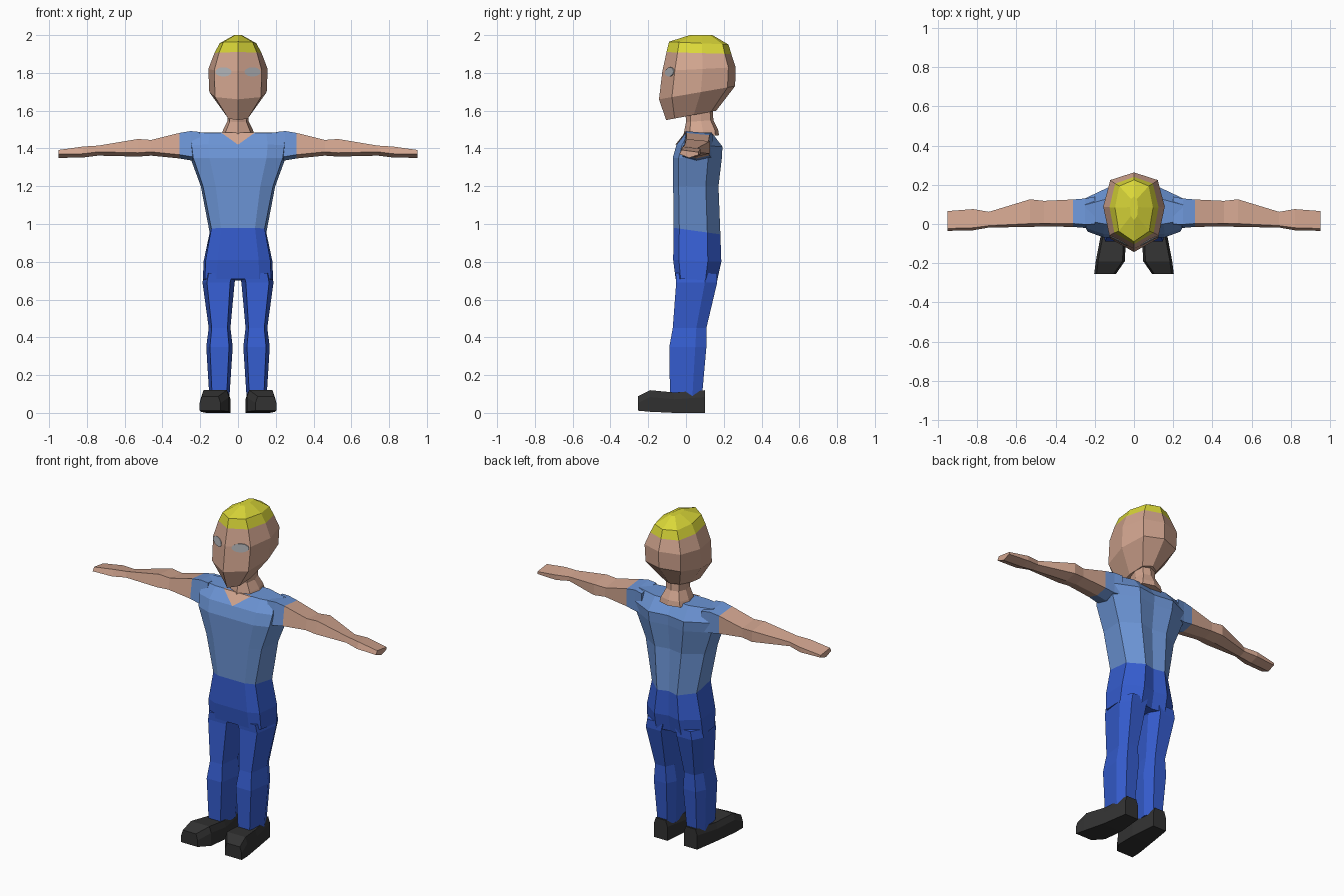
import bpy, bmesh, math
from mathutils import Vector
from mathutils.bvhtree import BVHTree

if "Cube" in bpy.data.objects:
    bpy.data.objects.remove(bpy.data.objects["Cube"])


def material(name, rgb):
    m = bpy.data.materials.new(name)
    m.diffuse_color = (*rgb, 1)
    m.use_nodes = True
    m.node_tree.nodes["Principled BSDF"].inputs["Base Color"].default_value = m.diffuse_color
    return m


SKIN = material("skin", (0.64, 0.375, 0.275))
HAIR = material("yellow_hair", (0.70, 0.68, 0.04))
SHIRT = material("light_blue_shirt", (0.15, 0.30, 0.67))
JEANS = material("blue_trousers", (0.036, 0.11, 0.63))
SHOE = material("dark_shoe", (0.032, 0.032, 0.032))
EYE = material("grey_eye", (0.42, 0.43, 0.45))


def loft(name, rings, mats, rule=None):
    """Skin a list of equal-length rings and cap both ends."""
    bm = bmesh.new()
    rows = [[bm.verts.new(p) for p in r] for r in rings]
    n = len(rows[0])
    for a, b in zip(rows, rows[1:]):
        for i in range(n):
            j = (i + 1) % n
            bm.faces.new((a[i], a[j], b[j], b[i]))
    bm.faces.new(rows[0])
    bm.faces.new(rows[-1])
    bmesh.ops.recalc_face_normals(bm, faces=bm.faces)
    if rule:
        for f in bm.faces:
            f.material_index = rule(f.calc_center_median())
    me = bpy.data.meshes.new(name)
    bm.to_mesh(me)
    bm.free()
    for m in mats:
        me.materials.append(m)
    ob = bpy.data.objects.new(name, me)
    bpy.context.collection.objects.link(ob)
    return ob


def body_ring(half, zf, zb, w, yf, yb):
    """Mirror a unit half outline (x, depth fraction); z tilts front to back."""
    full = half + [(-x, t) for x, t in reversed(half) if x > 0]
    return [Vector((x * w, yf + t * (yb - yf), zf + t * (zb - zf))) for x, t in full]


# Unit half outlines, front centre to back centre
SKULL = [(0, 0), (0.8, 0.17), (1, 0.55), (0.77, 0.9), (0, 1)]
TRUNK = [(0, 0), (0.6, 0.0), (0.94, 0.12), (1, 0.72), (0.45, 1), (0, 0.93)]

# Head with hair above the hairline
head = loft("head", [body_ring(SKULL, *r) for r in (
    (1.55, 1.60, 0.065, -0.105, 0.16),
    (1.66, 1.73, 0.152, -0.143, 0.26),
    (1.81, 1.83, 0.157, -0.125, 0.263),
    (1.91, 1.90, 0.125, -0.103, 0.24),
    (1.965, 1.95, 0.097, -0.09, 0.225),
    (2.0, 2.0, 0.02, 0.02, 0.14))],
    [SKIN, HAIR], lambda c: int(c.z > 1.91))

# Neck
loft("neck", [body_ring(SKULL, *r) for r in (
    (1.46, 1.47, 0.09, -0.015, 0.175),
    (1.49, 1.50, 0.08, -0.01, 0.17),
    (1.54, 1.55, 0.055, 0.0, 0.145),
    (1.63, 1.63, 0.06, -0.005, 0.14))], [SKIN])

# Shirt body
loft("shirt", [body_ring(TRUNK, *r) for r in (
    (0.98, 0.945, 0.15, -0.065, 0.182),
    (1.20, 1.20, 0.197, -0.068, 0.172),
    (1.35, 1.35, 0.252, -0.07, 0.19),
    (1.42, 1.41, 0.262, -0.05, 0.193),
    (1.483, 1.485, 0.25, 0.0, 0.135))], [SHIRT])

# Open collar showing skin
loft("collar_opening", [
    [Vector((x, y + o, z)) for x, y, z in ((-0.09, -0.002, 1.484), (0.09, -0.002, 1.484), (0, -0.052, 1.42))]
    for o in (-0.004, 0.004)], [SKIN])

# Hips
loft("hips", [body_ring(TRUNK, *r) for r in (
    (0.71, 0.70, 0.186, -0.055, 0.165),
    (0.81, 0.80, 0.182, -0.068, 0.187),
    (0.98, 0.945, 0.15, -0.065, 0.182))], [JEANS])


def leg_ring(s, z, x0, x1, y0, y1):
    c, w = (x0 + x1) / 2, (x1 - x0) / 2
    pts = ((-0.72, 0), (0.72, 0), (1, 0.7), (0.6, 1), (-0.6, 1), (-1, 0.7))
    return [Vector((s * (c + a * w), y0 + t * (y1 - y0), z)) for a, t in pts]


def arm_ring(s, x, y0, y1, zt, zb):
    d = y1 - y0
    return [Vector((s * x, y, z)) for y, z in (
        (y1, zt - 0.012), (y0 + 0.12 * d, zt), (y0, zb + 0.012),
        (y0 + 0.5 * d, zb - 0.008), (y1, zb + 0.008))]


def shoe_ring(s, y, x0, x1, z0, z1):
    b = 0.012
    return [Vector((s * x, y, z)) for x, z in (
        (x0, z0), (x1, z0), (x1, z1 - 3 * b), (x1 - b, z1), (x0 + b, z1), (x0, z1 - 3 * b))]


skull_surface = BVHTree.FromPolygons(
    [v.co for v in head.data.vertices], [p.vertices for p in head.data.polygons])


def eye_ring(s, offset):
    """Ellipse projected onto the face."""
    ring = []
    for k in range(12):
        a = math.tau * k / 12
        p = Vector((s * (0.077 + 0.043 * math.cos(a)), -1, 1.805 + 0.025 * math.sin(a)))
        hit = skull_surface.ray_cast(p, Vector((0, 1, 0)))[0]
        ring.append(hit + Vector((0, offset, 0)))
    return ring


for side, s in (("left", 1), ("right", -1)):
    # Trouser leg
    loft(side + "_leg", [leg_ring(s, *r) for r in (
        (0.09, 0.045, 0.152, -0.085, 0.085),
        (0.35, 0.028, 0.168, -0.088, 0.108),
        (0.45, 0.04, 0.155, -0.07, 0.108),
        (0.69, 0.018, 0.188, -0.052, 0.165),
        (0.74, 0.005, 0.18, -0.055, 0.165))], [JEANS])
    # Shoe, turned outward
    loft(side + "_shoe", [shoe_ring(s, *r) for r in (
        (0.10, 0.055, 0.145, 0.0, 0.12),
        (-0.06, 0.04, 0.17, 0.0, 0.108),
        (-0.19, 0.047, 0.195, 0.006, 0.12),
        (-0.255, 0.092, 0.203, 0.012, 0.088))], [SHOE])
    # Sleeve
    loft(side + "_sleeve", [arm_ring(s, *r) for r in (
        (0.20, -0.02, 0.14, 1.487, 1.345),
        (0.25, -0.02, 0.13, 1.492, 1.345),
        (0.31, -0.015, 0.125, 1.482, 1.355))], [SHIRT])
    # Arm and flat hand
    loft(side + "_arm", [arm_ring(s, *r) for r in (
        (0.31, -0.015, 0.125, 1.482, 1.355),
        (0.46, -0.012, 0.118, 1.445, 1.37),
        (0.53, -0.015, 0.126, 1.45, 1.365),
        (0.74, -0.018, 0.062, 1.415, 1.37),
        (0.82, -0.032, 0.076, 1.41, 1.36),
        (0.95, -0.035, 0.066, 1.392, 1.358))], [SKIN])
    # Eye plate
    loft(side + "_eye", [eye_ring(s, -0.004), eye_ring(s, 0.003)], [EYE])
